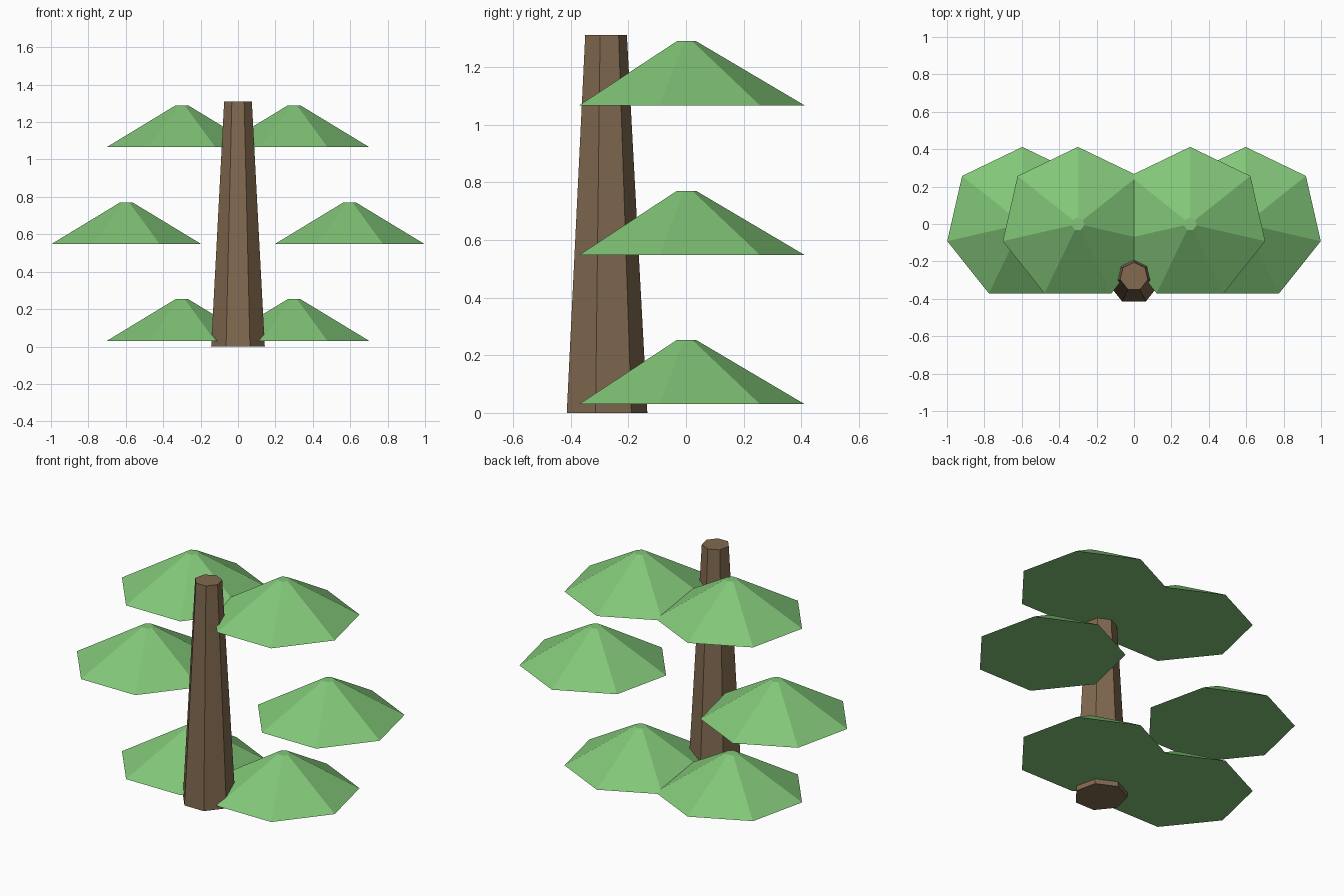
import bpy

cube = bpy.data.objects.get("Cube")
if cube:
    bpy.data.objects.remove(cube, do_unlink=True)


def make_material(name, color):
    mat = bpy.data.materials.new(name)
    mat.use_nodes = True
    mat.diffuse_color = color
    mat.node_tree.nodes["Principled BSDF"].inputs["Base Color"].default_value = color
    return mat


def tapered_heptagon(name, mat, x, y, bottom, top, r_bottom, r_top):
    """Flat-shaded seven-sided frustum with one corner pointing to the back."""
    bpy.ops.mesh.primitive_cone_add(
        vertices=7, radius1=r_bottom, radius2=r_top, depth=top - bottom,
        location=(x, y, (bottom + top) / 2))
    obj = bpy.context.object
    obj.name = obj.data.name = name
    obj.data.materials.append(mat)
    return obj


leaf_green = make_material("leaf green", (0.223, 0.565, 0.188, 1))
bark_brown = make_material("bark brown", (0.223, 0.144, 0.08, 1))

# Trunk, standing in front of the foliage
tapered_heptagon("trunk", bark_brown, 0, -0.281, 0, 1.31, 0.147, 0.076)

# Three tiers of paired foliage clumps
tiers = {"lower": (0.3, 0.03), "middle": (0.597, 0.547), "upper": (0.3, 1.066)}
for tier, (offset, base) in tiers.items():
    for side, sign in (("left", 1), ("right", -1)):
        tapered_heptagon(f"{tier}_foliage_{side}", leaf_green,
                         sign * offset, 0, base, base + 0.223, 0.412, 0.035)
